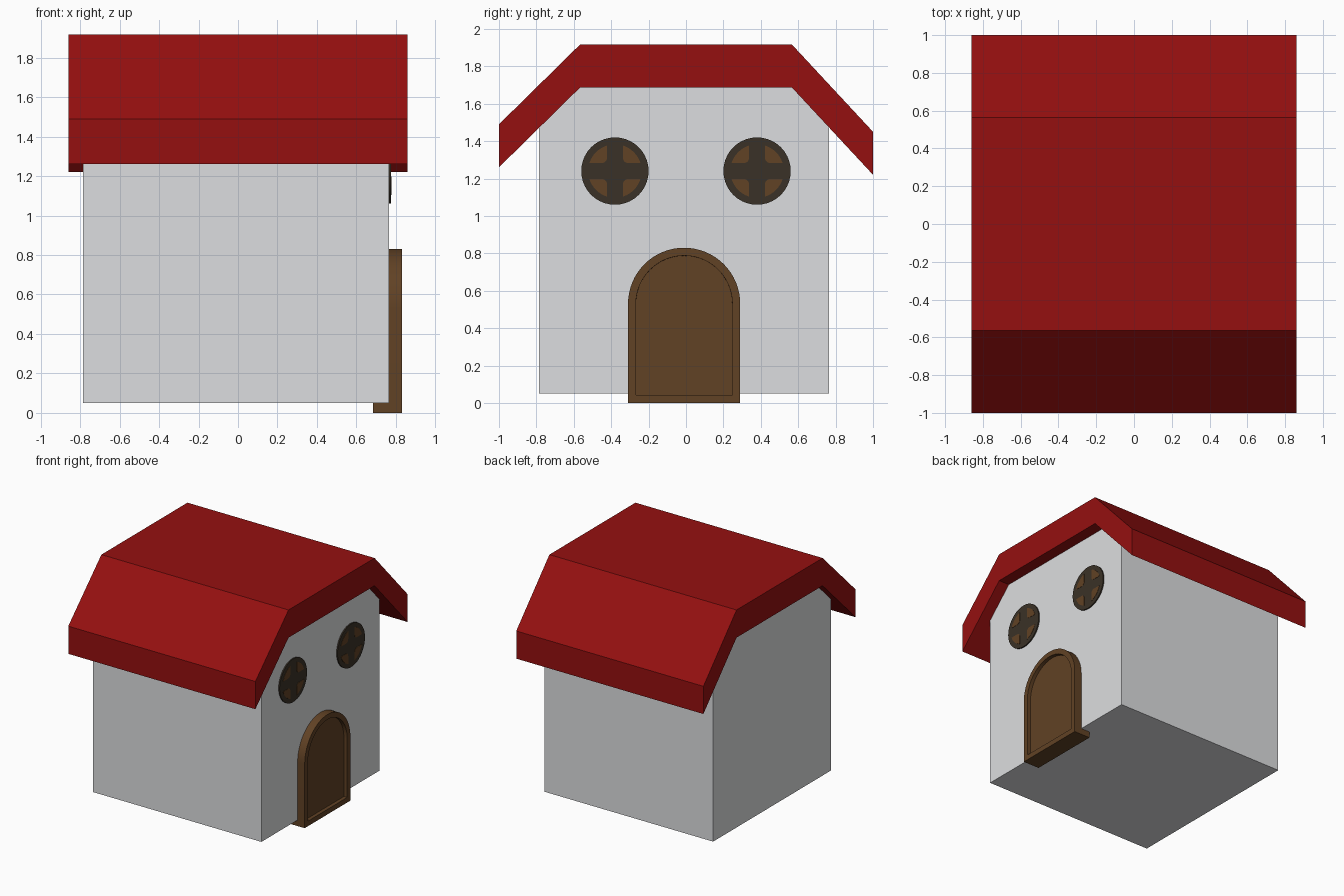
import bpy, bmesh, math

if "Cube" in bpy.data.objects:
    bpy.data.objects.remove(bpy.data.objects["Cube"])


def material(name, rgb):
    m = bpy.data.materials.new(name)
    m.diffuse_color = (*rgb, 1)
    m.use_nodes = True
    m.node_tree.nodes["Principled BSDF"].inputs["Base Color"].default_value = m.diffuse_color
    return m


WALL = material("pale_plaster", (0.72, 0.73, 0.745))
RED = material("red_roof", (0.30, 0.005, 0.005))
WOOD = material("brown_wood", (0.12, 0.054, 0.018))
DARK = material("dark_wood", (0.042, 0.031, 0.020))


def prism(name, profile, x0, x1, mat, smooth=False, recess=None):
    """Extrude a (y, z) profile along x; optionally sink a panel in the +x end."""
    bm = bmesh.new()
    face = bm.faces.new([bm.verts.new((x0, y, z)) for y, z in profile])
    ext = bmesh.ops.extrude_face_region(bm, geom=[face])["geom"]
    bmesh.ops.translate(bm, vec=(x1 - x0, 0, 0),
                        verts=[v for v in ext if isinstance(v, bmesh.types.BMVert)])
    bmesh.ops.recalc_face_normals(bm, faces=bm.faces[:])
    if recess:
        border, depth = recess
        front = max(bm.faces, key=lambda f: f.calc_center_median().x)
        bmesh.ops.inset_individual(bm, faces=[front], thickness=border, use_even_offset=True)
        bmesh.ops.inset_individual(bm, faces=[front], thickness=0.0005, depth=-depth)
    me = bpy.data.meshes.new(name)
    bm.to_mesh(me)
    bm.free()
    me.materials.append(mat)
    if smooth:
        me.shade_smooth()
        me.set_sharp_from_angle(angle=math.radians(30))
    ob = bpy.data.objects.new(name, me)
    bpy.context.collection.objects.link(ob)
    return ob


def arc(cy, cz, r, a0, a1, n):
    """Points on a circle arc, angles in degrees."""
    angles = [math.radians(a0 + (a1 - a0) * i / n) for i in range(n + 1)]
    return [(cy + r * math.cos(a), cz + r * math.sin(a)) for a in angles]


# House body with chamfered top that follows the roof
prism("house_body", [(-0.785, 0.05), (0.765, 0.05), (0.765, 1.475), (0.565, 1.69),
                     (-0.565, 1.69), (-0.785, 1.475)], -0.785, 0.765, WALL)

# Thick bent roof, slightly lower on the back side
prism("roof", [(-1, 1.26), (-0.565, 1.688), (0.565, 1.688), (1, 1.22),
               (1, 1.45), (0.565, 1.918), (-0.565, 1.918), (-1, 1.49)], -0.86, 0.86, RED)

# Arched door with a raised border
prism("door", [(-0.31, 0), (0.29, 0)] + arc(-0.01, 0.53, 0.30, 0, 180, 32),
      0.685, 0.83, WOOD, smooth=True, recess=(0.042, 0.03))

# Round windows with four rounded panes each
t, R, r = 0.042, 0.143, 0.03
a = math.degrees(math.asin(t / R))
pane = arc(0, 0, R, a, 90 - a, 8) + arc(t + r, t + r, r, 180, 270, 5)
for side, cy in (("left", -0.38), ("right", 0.38)):
    cz = 1.24
    prism(side + "_window_disc", arc(cy, cz, 0.18, 0, 360, 40)[:-1],
          0.74, 0.775, DARK, smooth=True)
    for sy in (-1, 1):
        for sz in (-1, 1):
            prism(side + "_window_pane", [(cy + sy * y, cz + sz * z) for y, z in pane],
                  0.772, 0.777, WOOD)
